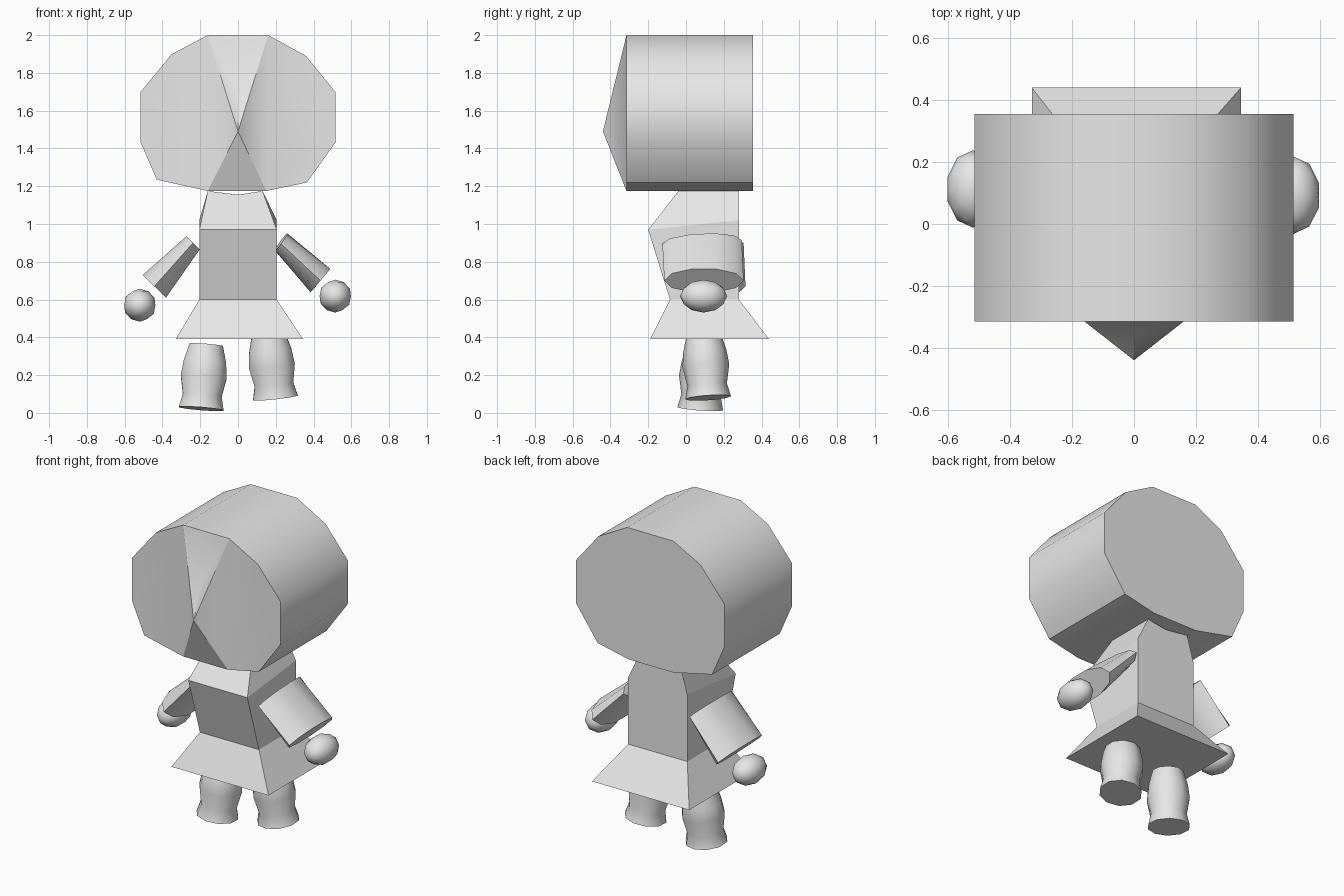
import bpy, bmesh, math
from mathutils import Vector, Matrix

if "Cube" in bpy.data.objects:
    bpy.data.objects.remove(bpy.data.objects["Cube"])

grey = bpy.data.materials.new("light_grey")
grey.diffuse_color = (0.8, 0.8, 0.8, 1)
grey.use_nodes = True
grey.node_tree.nodes["Principled BSDF"].inputs["Base Color"].default_value = grey.diffuse_color


def make(name, verts, faces, smooth=None):
    """Build a mesh object with outward normals and optional smoothing angle."""
    mesh = bpy.data.meshes.new(name)
    mesh.from_pydata([tuple(v) for v in verts], [], faces)
    bm = bmesh.new()
    bm.from_mesh(mesh)
    bmesh.ops.recalc_face_normals(bm, faces=bm.faces)
    bm.to_mesh(mesh)
    bm.free()
    mesh.materials.append(grey)
    obj = bpy.data.objects.new(name, mesh)
    bpy.context.collection.objects.link(obj)
    if smooth:
        bpy.ops.object.select_all(action='DESELECT')
        obj.select_set(True)
        bpy.context.view_layer.objects.active = obj
        bpy.ops.object.shade_smooth_by_angle(angle=math.radians(smooth))
    return obj


def loft(name, rings, n=10, smooth=40):
    """Capped tube through elliptical rings given as (centre, half axis, half axis)."""
    verts, faces = [], []
    for c, u, v in rings:
        for i in range(n):
            a = 2 * math.pi * (i + 0.5) / n
            verts.append(Vector(c) + Vector(u) * math.cos(a) + Vector(v) * math.sin(a))
    for r in range(len(rings) - 1):
        for i in range(n):
            j = (i + 1) % n
            faces.append((r * n + i, r * n + j, (r + 1) * n + j, (r + 1) * n + i))
    faces.append(tuple(range(n)))
    faces.append(tuple(range((len(rings) - 1) * n, len(rings) * n)))
    return make(name, verts, faces, smooth)


# Head: many-sided drum with a raised ridge and pointed nose on the front
outline = [(0.16, 2.0), (0.36, 1.89), (0.515, 1.7), (0.515, 1.43), (0.365, 1.22), (0.15, 1.175),
           (-0.16, 1.175), (-0.43, 1.235), (-0.515, 1.43), (-0.515, 1.7), (-0.35, 1.9), (-0.16, 2.0)]
n = len(outline)
verts = [(x, y, z) for y in (-0.315, 0.355) for x, z in outline]
brow, nose = 2 * n, 2 * n + 1
verts += [(0, -0.36, 1.7), (0, -0.44, 1.49)]
faces = [(i, (i + 1) % n, n + (i + 1) % n, n + i) for i in range(n)]
faces += [tuple(range(n, 2 * n)),                       # back
          tuple(range(0, 6)), tuple(range(6, 12)),      # flat cheeks
          (11, 0, brow), (0, nose, brow), (11, brow, nose),
          (0, 5, nose), (5, 6, nose), (6, 11, nose)]
make("head", verts, faces, 40.5)

# Torso: forward chest, chamfered shoulders, slightly dipped neckline
W = 0.205
torso = [(-W, -0.085, 0.6), (W, -0.085, 0.6), (W, 0.28, 0.6), (-W, 0.28, 0.6),
         (-W, -0.2, 0.97), (W, -0.2, 0.97), (W, 0.28, 1.02), (-W, 0.28, 1.02),
         (-0.16, -0.04, 1.175), (0, -0.04, 1.155), (0.13, -0.04, 1.175),
         (0.13, 0.28, 1.175), (0, 0.28, 1.155), (-0.16, 0.28, 1.175)]
make("torso", torso, [(0, 1, 2, 3), (0, 1, 5, 4), (1, 2, 6, 5), (3, 0, 4, 7),
                      (2, 3, 7, 13, 12, 11, 6), (4, 5, 10, 9, 8), (5, 6, 11, 10),
                      (7, 4, 8, 13), (8, 9, 12, 13), (9, 10, 11, 12)])

# Skirt: flared four-sided block
skirt = [(-0.33, -0.19, 0.39), (0.345, -0.19, 0.39), (0.345, 0.44, 0.39), (-0.33, 0.44, 0.39)] + torso[:4]
make("skirt", skirt, [(0, 1, 2, 3), (4, 5, 6, 7)] +
     [(i, (i + 1) % 4, 4 + (i + 1) % 4, 4 + i) for i in range(4)])

# Arms: wide flattened sleeves that thicken outward
loft("right_arm", [((0.228, 0.085, 0.905), (0.034, 0, 0.045), (0, 0.21, 0.01)),
                   ((0.437, 0.095, 0.70), (0.055, 0, 0.065), (0, 0.21, 0.0))])
loft("left_arm", [((-0.238, 0.095, 0.90), (-0.037, 0, 0.037), (0, 0.21, 0)),
                  ((-0.443, 0.105, 0.67), (-0.065, 0, 0.063), (0, 0.21, 0))])

# Hands: balls stretched front to back
for name, pos in (("right_hand", (0.515, 0.093, 0.618)), ("left_hand", (-0.52, 0.113, 0.57))):
    bm = bmesh.new()
    bmesh.ops.create_icosphere(bm, subdivisions=2, radius=1)
    pts = [Vector(pos) + Vector((v.co.x * 0.087, v.co.y * 0.125, v.co.z * 0.087)) for v in bm.verts]
    tris = [tuple(v.index for v in f.verts) for f in bm.faces]
    bm.free()
    make(name, pts, tris, 40)

# Legs: calf bulge, narrow ankle, flared sole, each leaning a little
profile = [(0.0, 0.125), (0.07, 0.108), (0.17, 0.128), (0.25, 0.118), (0.34, 0.093)]
for name, sole, tilt_x, tilt_y in (("right_leg", (0.198, 0.117, 0.08), 0.07, -0.11),
                                   ("left_leg", (-0.195, 0.075, 0.022), -0.07, 0.08)):
    rot = Matrix.Rotation(tilt_y, 3, 'Y') @ Matrix.Rotation(tilt_x, 3, 'X')
    loft(name, [(Vector(sole) + rot @ Vector((0, 0, z)),
                 rot @ Vector((r, 0, 0)), rot @ Vector((0, r * 0.97, 0))) for z, r in profile])
